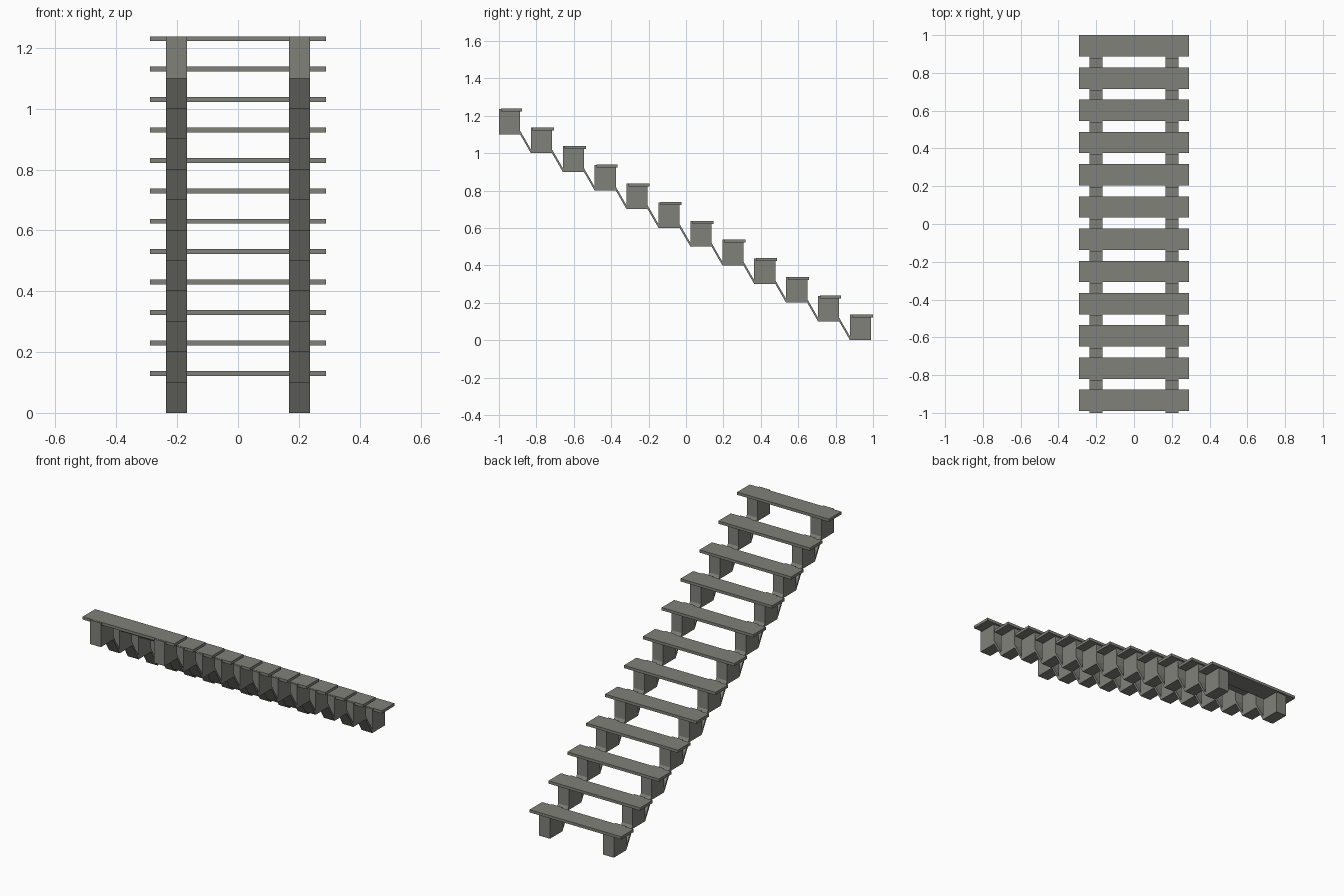
import bpy, bmesh

if "Cube" in bpy.data.objects:
    bpy.data.objects.remove(bpy.data.objects["Cube"])

STEPS = 12
RUN, RISE = 0.1706, 0.1      # spacing between steps
DEPTH = 0.113                # depth of block and tread
LIP = 0.01                   # tread set back from block face
X_IN, X_OUT = 0.168, 0.236   # stringer width

stone = bpy.data.materials.new("grey stone")
stone.diffuse_color = (0.22, 0.22, 0.195, 1)
stone.use_nodes = True
stone.node_tree.nodes["Principled BSDF"].inputs["Base Color"].default_value = stone.diffuse_color


def prism(bm, profile, x0, x1):
    """Extrude a (y, z) profile from x0 to x1."""
    a = [bm.verts.new((x0, y, z)) for y, z in profile]
    b = [bm.verts.new((x1, y, z)) for y, z in profile]
    bm.faces.new(a)
    bm.faces.new(b[::-1])
    n = len(profile)
    for i in range(n):
        j = (i + 1) % n
        bm.faces.new((a[j], a[i], b[i], b[j]))


def rect(y0, y1, z0, z1):
    return [(y0, z0), (y1, z0), (y1, z1), (y0, z1)]


def finish(bm, name):
    bmesh.ops.recalc_face_normals(bm, faces=bm.faces[:])
    me = bpy.data.meshes.new(name)
    bm.to_mesh(me)
    bm.free()
    me.materials.append(stone)
    ob = bpy.data.objects.new(name, me)
    bpy.context.collection.objects.link(ob)
    return ob


# Stringers: support blocks joined by thin sloping plates
for name, x0, x1 in (("left_stringer", -X_OUT, -X_IN), ("right_stringer", X_IN, X_OUT)):
    bm = bmesh.new()
    for i in range(STEPS):
        y = -1 + RUN * i
        z = RISE * (STEPS - 1 - i)
        # block, with a small lip in front of the tread
        prism(bm, [(y, z), (y + DEPTH, z), (y + DEPTH, z + 0.122),
                   (y + LIP, z + 0.122), (y + LIP, z + 0.137), (y, z + 0.137)], x0, x1)
        if i < STEPS - 1:
            ya, yb, zb = y + DEPTH, y + RUN, z - RISE
            prism(bm, [(ya, z), (yb, zb), (yb, zb + 0.02), (ya, z + 0.02)], x0, x1)
    finish(bm, name)

# Treads
for i in range(STEPS):
    y = -1 + LIP + RUN * i
    z = RISE * (STEPS - 1 - i)
    bm = bmesh.new()
    prism(bm, rect(y, y + DEPTH, z + 0.122, z + 0.138), -0.29, 0.29)
    finish(bm, f"tread_{STEPS - i}")
